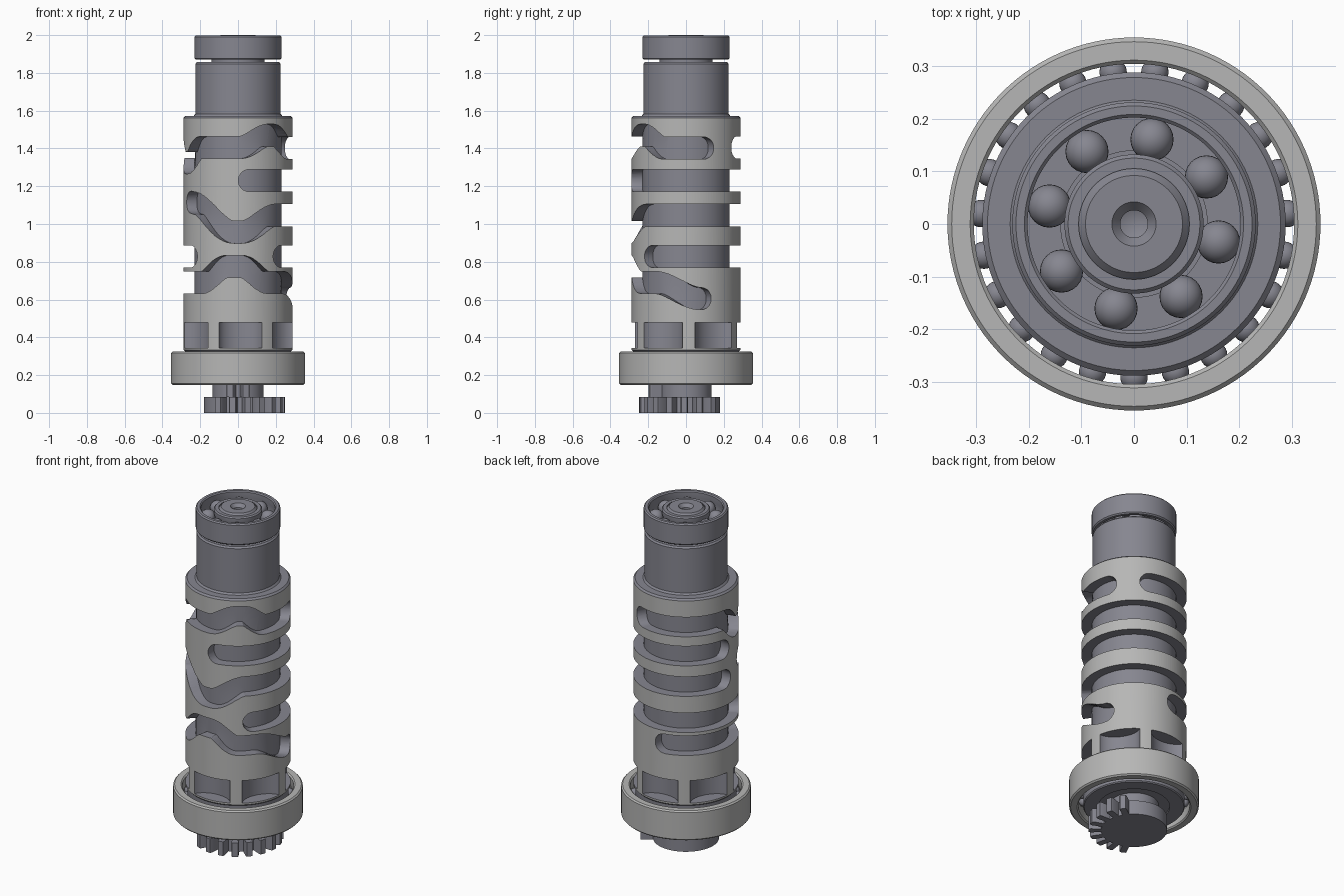
import bpy, bmesh, math
from mathutils import Matrix, Vector

if "Cube" in bpy.data.objects:
    bpy.data.objects.remove(bpy.data.objects["Cube"])


def material(name, colour):
    m = bpy.data.materials.new(name)
    m.diffuse_color = (*colour, 1)
    m.use_nodes = True
    m.node_tree.nodes["Principled BSDF"].inputs["Base Color"].default_value = m.diffuse_color
    return m


STEEL = material("dark_steel", (0.24, 0.24, 0.28))
BRIGHT = material("bright_steel", (0.47, 0.47, 0.465))


def finish(name, bm, mat=STEEL):
    bmesh.ops.recalc_face_normals(bm, faces=bm.faces[:])
    me = bpy.data.meshes.new(name)
    bm.to_mesh(me)
    bm.free()
    me.materials.append(mat)
    ob = bpy.data.objects.new(name, me)
    bpy.context.collection.objects.link(ob)
    me.shade_smooth()
    me.set_sharp_from_angle(angle=math.radians(30))
    return ob


def polar(r, a, z):
    return Vector((r * math.cos(a), r * math.sin(a), z))


def lathe(name, pts, mat=STEEL, n=120, closed=False):
    """Turn an (r, z) profile about z."""
    bm = bmesh.new()
    rings = []
    for r, z in pts:
        if r < 1e-6:
            rings.append([bm.verts.new((0, 0, z))] * n)
        else:
            rings.append([bm.verts.new(polar(r, math.tau * i / n, z)) for i in range(n)])
    pairs = list(zip(rings, rings[1:]))
    if closed:
        pairs.append((rings[-1], rings[0]))
    for a, b in pairs:
        for i in range(n):
            j = (i + 1) % n
            bm.faces.new(list(dict.fromkeys((a[i], a[j], b[j], b[i]))))
    return finish(name, bm, mat)


def balls(name, count, ring_r, r, z, start):
    bm = bmesh.new()
    for i in range(count):
        p = polar(ring_r, math.radians(start) + math.tau * i / count, z)
        bmesh.ops.create_uvsphere(bm, u_segments=24, v_segments=14, radius=r,
                                  matrix=Matrix.Translation(p))
    return finish(name, bm)


def sector_gear(name, root, tip, first, last, teeth, z0, z1):
    """Disc with teeth over part of its rim."""
    pitch = (last - first) / teeth
    outline = []
    for k in range(teeth):
        for r, f in ((root, 0.2), (tip * 0.96, 0.25), (tip, 0.31), (tip, 0.69), (tip * 0.96, 0.75), (root, 0.8)):
            outline.append((r, first + (k + f) * pitch))
    rest = 360 - (last - first)
    outline += [(root, last + rest * i / 48) for i in range(49)]
    bm = bmesh.new()
    low, high = ([bm.verts.new(polar(r, math.radians(a), z)) for r, a in outline] for z in (z0, z1))
    bm.faces.new(low)
    bm.faces.new(high)
    for i in range(len(low)):
        bm.faces.new((low[i - 1], low[i], high[i], high[i - 1]))
    return finish(name, bm)


R, FLOOR, HALF = 0.288, 0.231, 0.059


def track_height(path, a):
    for (a0, z0), (a1, z1) in zip(path, path[1:]):
        if a <= a1:
            t = max(0, (a - a0) / (a1 - a0))
            return z0 + (z1 - z0) * t * t * (3 - 2 * t)
    return path[-1][1]


def track_cutter(path):
    """Round-ended cam groove following (angle, z) points round the drum."""
    first, last = path[0][0], path[-1][0]
    n = int((last - first) / 2.5)
    caps = [math.radians(d) for d in (8, 22, 38, 54, 72)]
    stations = [(first, -HALF * math.cos(c), HALF * math.sin(c)) for c in caps]
    stations += [(first + (last - first) * i / n, 0, HALF) for i in range(n + 1)]
    stations += [(last, HALF * math.cos(c), HALF * math.sin(c)) for c in reversed(caps)]
    bm = bmesh.new()
    rows = []
    for a, along, w in stations:
        slope = (track_height(path, a + 0.5) - track_height(path, a - 0.5)) / (R * math.radians(1))
        t = Vector((1, slope)).normalized()
        nrm = Vector((-t.y, t.x))
        p = Vector((R * math.radians(a), track_height(path, a))) + t * along
        lo, hi = p - nrm * w, p + nrm * w
        rows.append([bm.verts.new(polar(r, q.x / R, q.y))
                     for r, q in ((FLOOR, lo), (FLOOR, hi), (0.33, hi), (0.33, lo))])
    for a, b in zip(rows, rows[1:]):
        for i in range(4):
            j = (i + 1) % 4
            bm.faces.new((a[i], a[j], b[j], b[i]))
    bm.faces.new(rows[0])
    bm.faces.new(rows[-1])
    bmesh.ops.triangulate(bm, faces=bm.faces[:])
    return finish("groove_cutter", bm)


def pocket_cutter(k):
    a = math.radians(33 + 60 * k)
    m = (Matrix.Translation(polar(0.292, a, 0.411)) @ Matrix.Rotation(a, 4, "Z")
         @ Matrix.Diagonal((0.085, 0.121, 1, 1)))
    bm = bmesh.new()
    bmesh.ops.create_cone(bm, cap_ends=True, segments=40, radius1=1, radius2=1, depth=0.136, matrix=m)
    return finish("pocket_cutter", bm)


def carve(ob, cutter):
    """Subtract the cutter and return the carved object."""
    cutter.hide_render = True
    mod = ob.modifiers.new("carve", "BOOLEAN")
    mod.operation, mod.object = "DIFFERENCE", cutter
    for solver in ("MANIFOLD", "EXACT", "FLOAT"):
        mod.solver = solver
        bpy.context.view_layer.update()
        ev = ob.evaluated_get(bpy.context.evaluated_depsgraph_get())
        bm = bmesh.new()
        bm.from_mesh(ev.to_mesh())
        ev.to_mesh_clear()
        if len(bm.faces) > 200:
            break
        bm.free()
        bm = None
    name = ob.name
    if bm is None:
        ob.modifiers.clear()
    else:
        bpy.data.objects.remove(ob)
        for f in bm.faces:
            f.material_index = 0
        ob = finish(name, bm)
    bpy.data.objects.remove(cutter)
    return ob


# Shaft inside the drum, with its upper journal and centre hole
lathe("shaft", [
    (0, 0.16), (0.195, 0.16), (0.195, 1.565), (0.235, 1.572), (0.226, 1.582), (0.226, 1.848),
    (0.218, 1.857), (0.14, 1.857), (0.14, 1.872), (0.105, 1.872), (0.105, 1.985), (0.092, 2.0),
    (0.042, 2.0), (0.026, 1.98), (0.026, 1.93), (0, 1.92)])

# Drum sleeve with cam grooves and scalloped pockets
drum = lathe("selector_drum", [
    (0.19, 0.325), (R - 0.008, 0.325), (R, 0.333), (R, 1.562), (R - 0.01, 1.572), (0.19, 1.572)],
    closed=True)
tracks = [
    [(68, 1.405), (172, 1.405), (194, 1.325), (204, 1.325), (226, 1.405), (272, 1.405),
     (304, 1.47), (311, 1.47), (336, 1.402), (379, 1.402)],
    [(-78, 1.23), (168, 1.23)],
    [(-149, 1.115), (-143, 1.11), (-95, 0.957), (-86, 0.957), (-47, 1.046), (171, 1.046)],
    [(-38, 0.828), (210, 0.828)],
    [(101, 0.69), (228, 0.69), (258, 0.775), (274, 0.775), (304, 0.69), (326, 0.69), (376, 0.605)],
]
for path in tracks:
    drum = carve(drum, track_cutter(path))
for k in range(6):
    drum = carve(drum, pocket_cutter(k))
# Bright ground outer surface, dark elsewhere
drum.data.materials.append(BRIGHT)
for p in drum.data.polygons:
    radial = Vector((p.center.x, p.center.y, 0))
    if radial.length > 0.28 and p.normal.dot(radial.normalized()) > 0.95:
        p.material_index = 1

# Large lower bearing
lathe("lower_bearing_outer_ring", [
    (0.311, 0.147), (0.346, 0.147), (0.354, 0.155), (0.354, 0.317), (0.346, 0.325), (0.311, 0.325),
    (0.304, 0.318), (0.304, 0.265), (0.318, 0.236), (0.304, 0.207), (0.304, 0.154)], BRIGHT, closed=True)
lathe("lower_bearing_inner_ring", [
    (0.195, 0.15), (0.272, 0.15), (0.277, 0.156), (0.277, 0.207), (0.265, 0.236), (0.277, 0.265),
    (0.277, 0.325), (0.195, 0.325)], closed=True)
balls("lower_bearing_balls", 23, 0.291, 0.026, 0.236, -90)

# Small upper bearing
lathe("upper_bearing_outer_ring", [
    (0.208, 1.87), (0.224, 1.87), (0.231, 1.877), (0.231, 1.991), (0.224, 1.998), (0.208, 1.998),
    (0.202, 1.992), (0.202, 1.96), (0.207, 1.935), (0.202, 1.91), (0.202, 1.876)], closed=True)
lathe("upper_bearing_inner_ring", [
    (0.105, 1.87), (0.127, 1.87), (0.132, 1.875), (0.132, 1.91), (0.124, 1.935), (0.132, 1.96),
    (0.132, 1.985), (0.125, 1.992), (0.105, 1.992)], closed=True)
balls("upper_bearing_balls", 8, 0.164, 0.041, 1.935, 78)

# Drive gear and hub underneath
sector_gear("sector_gear", 0.18, 0.248, -125, 45, 9, 0, 0.085)
sector_gear("gear_hub", 0.135, 0.20, -115, -65, 2, 0.083, 0.165)
